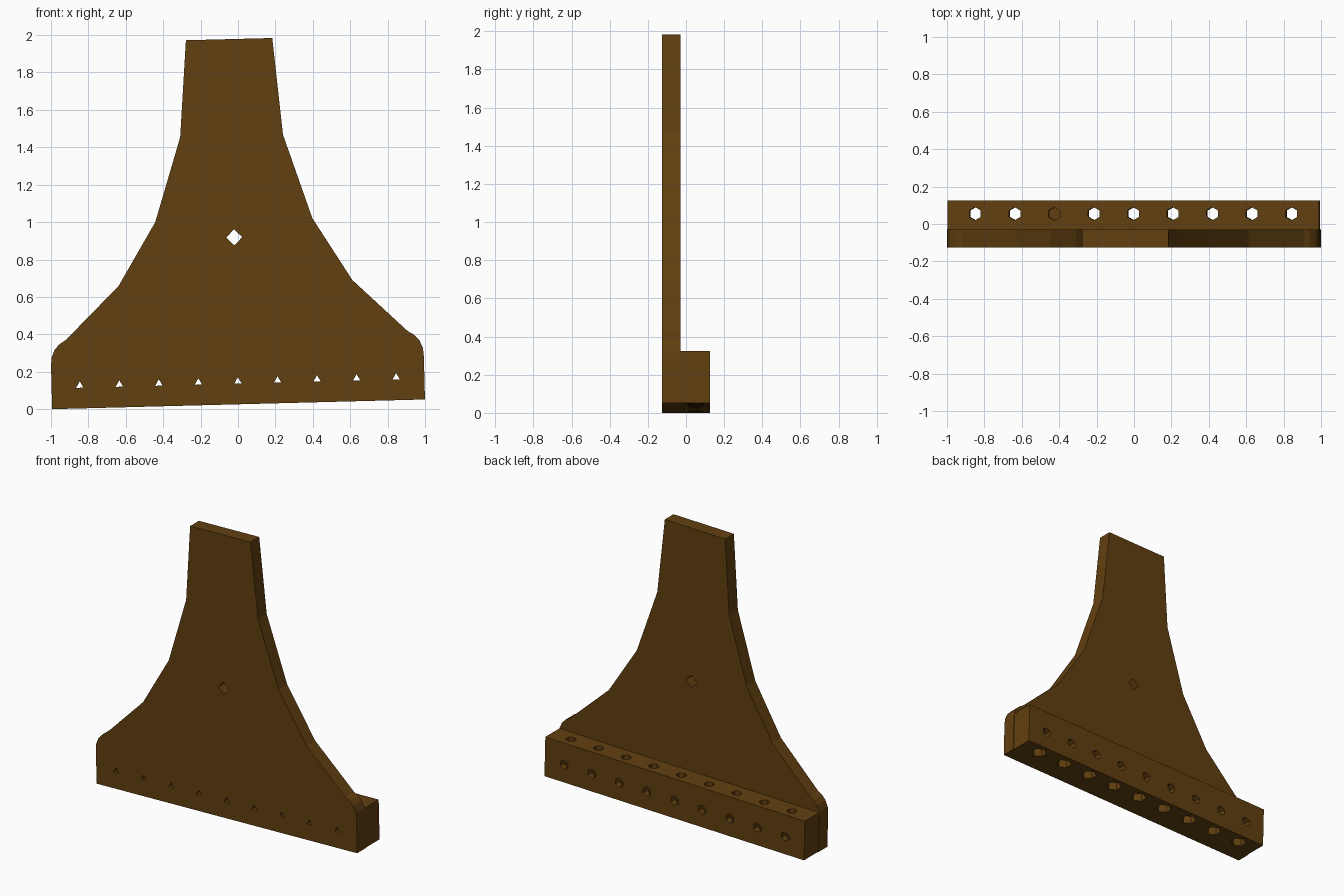
import bpy, bmesh, math
from mathutils import Matrix, Vector

if "Cube" in bpy.data.objects:
    bpy.data.objects.remove(bpy.data.objects["Cube"])

# whole bracket leans slightly about the y axis
TILT = Matrix.Translation((0.003, 0, 0.026)) @ Matrix.Rotation(math.radians(-1.49), 4, 'Y')

brown = bpy.data.materials.new("brown")
brown.diffuse_color = (0.12, 0.05, 0.005, 1)
brown.use_nodes = True
brown.node_tree.nodes["Principled BSDF"].inputs["Base Color"].default_value = brown.diffuse_color


def finish(name, bm):
    bmesh.ops.recalc_face_normals(bm, faces=bm.faces)
    bm.transform(TILT)
    me = bpy.data.meshes.new(name)
    bm.to_mesh(me)
    bm.free()
    ob = bpy.data.objects.new(name, me)
    bpy.context.collection.objects.link(ob)
    me.materials.append(brown)
    return ob


def extrude_outline(name, pts, y0, y1):
    bm = bmesh.new()
    face = bm.faces.new([bm.verts.new((x, y0, z)) for x, z in pts])
    ext = bmesh.ops.extrude_face_region(bm, geom=[face])
    bmesh.ops.translate(bm, vec=(0, y1 - y0, 0),
                        verts=[g for g in ext['geom'] if isinstance(g, bmesh.types.BMVert)])
    return finish(name, bm)


def prisms(name, ends, sides, radius, spin=0):
    """Row of prism cutters, one for each (start, end) pair."""
    bm = bmesh.new()
    for a, b in ends:
        a, b = Vector(a), Vector(b)
        upright = abs((b - a).z) > abs((b - a).y)
        turn = Matrix() if upright else Matrix.Rotation(math.pi / 2, 4, 'X')
        m = Matrix.Translation((a + b) / 2) @ turn @ Matrix.Rotation(math.radians(spin), 4, 'Z')
        bmesh.ops.create_cone(bm, cap_ends=True, segments=sides, radius1=radius,
                              radius2=radius, depth=(b - a).length, matrix=m)
    ob = finish(name, bm)
    ob.hide_render = True
    ob.hide_viewport = True
    return ob


def cut(ob, cutter):
    mod = ob.modifiers.new(cutter.name, 'BOOLEAN')
    mod.operation = 'DIFFERENCE'
    mod.solver = 'EXACT'
    mod.object = cutter


# flared back plate
half = [(0.997, 0), (0.997, 0.23), (0.993, 0.275), (0.975, 0.318), (0.948, 0.347),
        (0.915, 0.367), (0.625, 0.649), (0.42, 0.985), (0.275, 1.435), (0.231, 1.953)]
plate = extrude_outline("plate", half + [(-x, z) for x, z in reversed(half)], -0.125, -0.03)

# thick bar along the foot
bar = extrude_outline("foot_bar", [(-0.993, 0), (0.993, 0), (0.993, 0.273), (-0.993, 0.273)],
                      -0.03, 0.125)

# hole rows
xs = [(i - 4) * 0.2115 for i in range(9)]
Z = 0.122
cut(plate, prisms("plate_pin_holes", [((x, -0.2, Z), (x, 0.0, Z)) for x in xs], 3, 0.023))
cut(plate, prisms("plate_centre_hole", [((0, -0.2, 0.893), (0, 0.0, 0.893))], 4, 0.043))
cut(bar, prisms("bar_cross_holes", [((x, -0.1, Z), (x, 0.2, Z)) for x in xs], 6, 0.033))
cut(bar, prisms("bar_upright_holes", [((x, 0.055, -0.1), (x, 0.055, 0.4)) for x in xs], 6, 0.035))
cut(bar, prisms("bar_nut_recesses", [((x, 0.05, -0.1), (x, 0.05, 0.06)) for x in xs], 6, 0.05))
